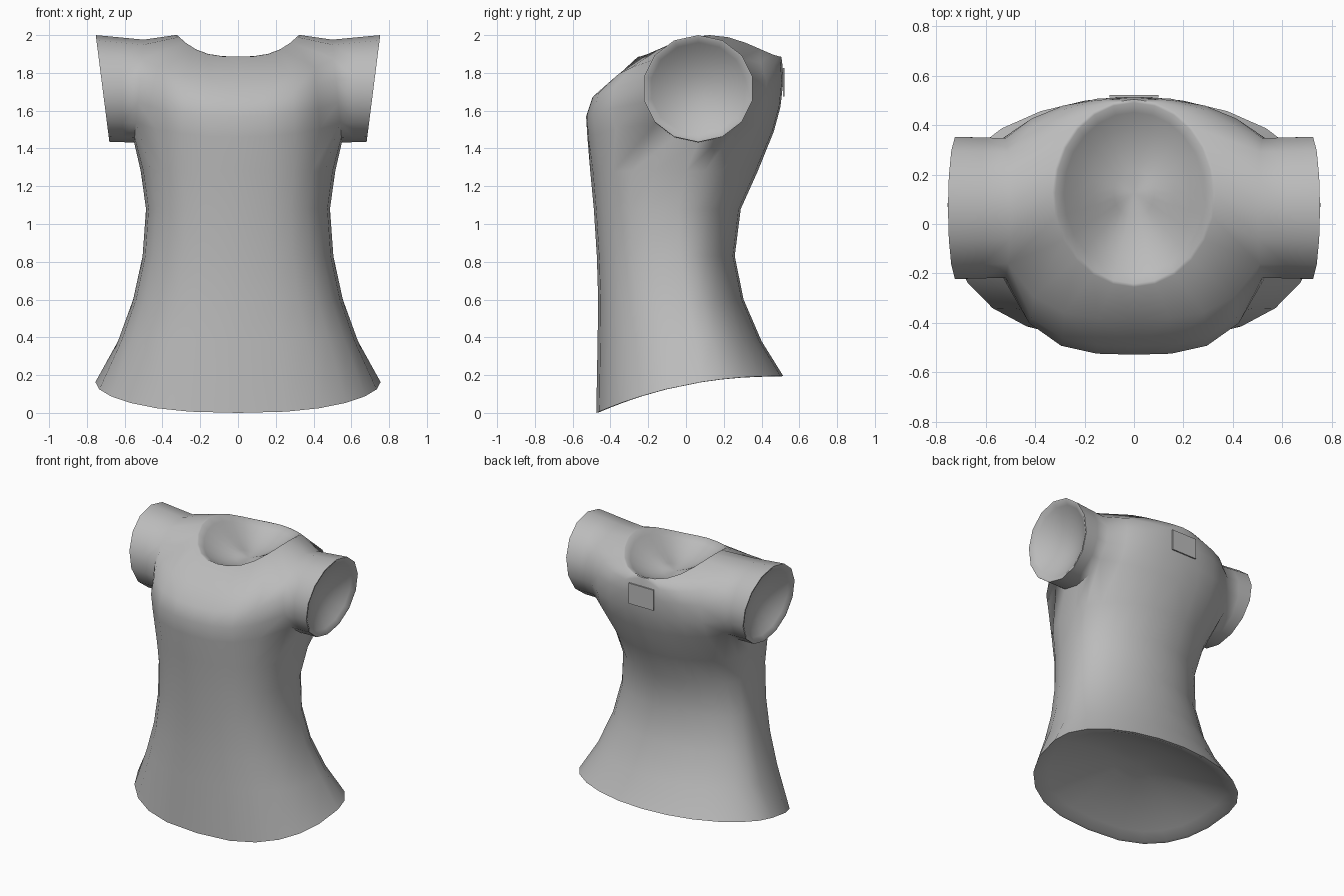
import bpy
import bmesh
from math import sin, cos, pi, radians
from mathutils import Vector

cube = bpy.data.objects.get("Cube")
if cube:
    bpy.data.objects.remove(cube, do_unlink=True)

fabric = bpy.data.materials.new("grey fabric")
fabric.use_nodes = True
GREY = (0.5, 0.5, 0.5, 1)
fabric.diffuse_color = GREY
fabric.node_tree.nodes["Principled BSDF"].inputs["Base Color"].default_value = GREY


def make_object(name, bm):
    mesh = bpy.data.meshes.new(name)
    bm.to_mesh(mesh)
    bm.free()
    mesh.materials.append(fabric)
    obj = bpy.data.objects.new(name, mesh)
    bpy.context.collection.objects.link(obj)
    bpy.ops.object.select_all(action="DESELECT")
    obj.select_set(True)
    bpy.context.view_layer.objects.active = obj
    return obj


COLS, SIDE = 13, 6                      # half ring, front centre to back centre
ANGLES = [-pi / 2 + pi * c / (COLS - 1) for c in range(COLS)]
STEP = 2 * pi / 14                      # the armhole has fourteen corners


def skirt_ring(z, width, front, mid, back, hem=False):
    # squarish front half, elliptical back half, widest at mid
    ring = []
    for a in ANGLES:
        if a < 0:
            x = width * abs(cos(a)) ** 0.8
            y = mid + (front - mid) * abs(sin(a)) ** 0.8
        else:
            x = width * abs(cos(a))
            y = mid + (back - mid) * sin(a)
        height = 0.195 - 0.195 * ((back - y) / (back - front)) ** 2.2 if hem else z
        ring.append((x, y, height))
    return ring


def arm_point(a):
    return (0.525 - 0.025 * sin(a), 0.065 + 0.29 * cos(a), 1.704 + 0.272 * sin(a))


def panel(centre, corner, t, bulge):
    y0, z0 = centre
    x1, y1, z1 = corner
    return (x1 * (1.15 * t - 0.15 * t ** 3),
            y0 + (y1 - y0) * t ** bulge,
            z0 + (z1 - z0) * t ** 2)


def chest_ring(row, front, back):
    # front and back panels run from the centre to the armhole
    lift = (row - 1.5) * STEP
    front_corner, back_corner = arm_point(pi - lift), arm_point(lift)
    ring = []
    for c in range(COLS):
        if c <= 4:
            ring.append(panel(front, front_corner, c / 4, 3.1))
        elif c >= 8:
            ring.append(panel(back, back_corner, (12 - c) / 4, 2.2))
        else:
            side = -1 if row == 0 else 1
            ring.append(arm_point(side * (pi / 2 - (c - SIDE) * STEP)))
    return ring


# Body rings from hem to neckline
rings = [
    skirt_ring(0, 0.755, -0.475, 0.08, 0.515, hem=True),
    skirt_ring(0.38, 0.635, -0.468, 0.05, 0.40),
    skirt_ring(0.60, 0.555, -0.465, 0.0, 0.305),
    skirt_ring(0.83, 0.505, -0.472, -0.03, 0.258),
    skirt_ring(1.08, 0.487, -0.488, -0.04, 0.29),
    skirt_ring(1.28, 0.515, -0.507, 0.0, 0.38),
    chest_ring(0, (-0.522, 1.46), (0.465, 1.49)),
    chest_ring(1, (-0.529, 1.57), (0.50, 1.62)),
    chest_ring(2, (-0.495, 1.67), (0.515, 1.75)),
    chest_ring(3, (-0.385, 1.765), (0.512, 1.83)),
    [(0.33 * abs(cos(a)), 0.125 + 0.38 * sin(a), 1.885 + 0.115 * abs(cos(a)) ** 3)
     for a in ANGLES],
]
bm = bmesh.new()
grid = [[bm.verts.new(p) for p in ring] for ring in rings]
for r in range(len(grid) - 1):
    for c in range(COLS - 1):
        if 6 <= r < 9 and 4 <= c < 8:   # armhole
            continue
        bm.faces.new((grid[r][c], grid[r][c + 1], grid[r + 1][c + 1], grid[r + 1][c]))


def bridge(a, b, closed):
    n = len(a)
    for i in range(n if closed else n - 1):
        j = (i + 1) % n
        bm.faces.new((a[i], a[j], b[j], b[i]))


def lining(loop, centre, push, closed=False):
    # narrow lip, then a shallow bowl closing the opening
    centre, push = Vector(centre), Vector(push)
    rim = [v.co.copy() for v in loop]
    for s in (0.965, 0.86, 0.7, 0.5, 0.25):
        sink = push * (1 - (s / 0.965) ** 2)
        ring = [bm.verts.new(centre.lerp(p, s) + sink) for p in rim]
        bridge(loop, ring, closed)
        loop = ring
    tip = bm.verts.new(centre + push)
    for i in range(len(loop) if closed else len(loop) - 1):
        bm.faces.new((loop[i], loop[(i + 1) % len(loop)], tip))


# Sleeve, joined to the armhole loop
low, mid1, mid2, top = grid[6:10]
loop = [*low[6:9], mid1[8], mid2[8], *reversed(top[4:9]), mid2[4], mid1[4], *low[4:6]]
for reach in (0.45, 1):
    ring = []
    for i in range(14):
        a = -pi / 2 + i * STEP
        start = Vector(arm_point(a))
        end = Vector((0.717 + 0.036 * sin(a), 0.065 + 0.295 * cos(a), 1.717 + 0.283 * sin(a)))
        ring.append(bm.verts.new(start.lerp(end, reach)))
    bridge(loop, ring, True)
    loop = ring

# Linings of sleeve, neck and hem
lining(loop, (0.717, 0.065, 1.717), (-0.105, 0, 0), closed=True)
lining(grid[-1], (0, 0.125, 1.93), (0, 0, -0.14))
lining(grid[0][::-1], (0, 0.05, 0.13), (0, 0, 0.14))

for v in bm.verts:
    if abs(v.co.x) < 0.001:
        v.co.x = 0
shirt = make_object("shirt", bm)
mirror = shirt.modifiers.new("mirror", "MIRROR")
mirror.use_clip = True
bpy.ops.object.modifier_apply(modifier="mirror")
bpy.ops.object.shade_smooth_by_angle(angle=radians(70))

# Blank patch on the upper back
bm = bmesh.new()
bmesh.ops.create_cube(bm, size=1)
for v in bm.verts:
    v.co = (v.co.x * 0.2, 0.517 + v.co.y * 0.009, 1.75 + v.co.z * 0.15)
make_object("back_patch", bm)
